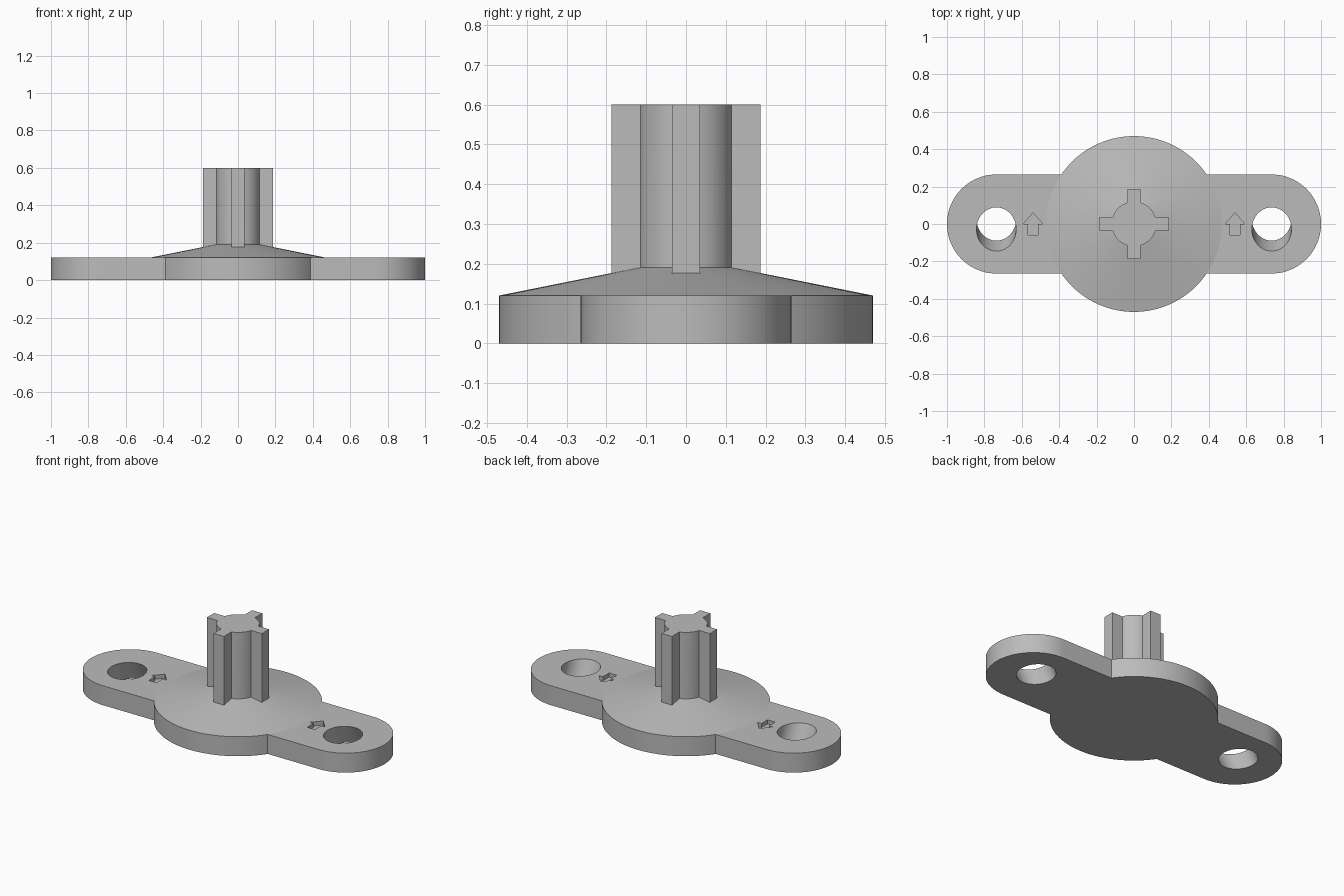
import bpy, bmesh, math
from mathutils import Matrix

if "Cube" in bpy.data.objects:
    bpy.data.objects.remove(bpy.data.objects["Cube"])

grey = bpy.data.materials.new("plain grey")
grey.diffuse_color = (0.5, 0.5, 0.5, 1)
grey.use_nodes = True
grey.node_tree.nodes["Principled BSDF"].inputs["Base Color"].default_value = grey.diffuse_color


def finish(name, bm):
    bmesh.ops.recalc_face_normals(bm, faces=bm.faces)
    mesh = bpy.data.meshes.new(name)
    bm.to_mesh(mesh)
    bm.free()
    mesh.materials.append(grey)
    ob = bpy.data.objects.new(name, mesh)
    bpy.context.collection.objects.link(ob)
    return ob


def prism(name, outline, z0, z1):
    bm = bmesh.new()
    face = bm.faces.new([bm.verts.new((x, y, z0)) for x, y in outline])
    ext = bmesh.ops.extrude_face_region(bm, geom=[face])
    top = [v for v in ext["geom"] if isinstance(v, bmesh.types.BMVert)]
    bmesh.ops.translate(bm, verts=top, vec=(0, 0, z1 - z0))
    return finish(name, bm)


def arc(cx, r, a0, a1, n):
    return [(cx + r * math.cos(a0 + (a1 - a0) * i / n),
             r * math.sin(a0 + (a1 - a0) * i / n)) for i in range(n + 1)]


def cut_or_join(target, tool, operation):
    mod = target.modifiers.new(tool.name, "BOOLEAN")
    mod.object, mod.operation, mod.solver = tool, operation, "EXACT"
    bpy.context.view_layer.objects.active = target
    bpy.ops.object.modifier_apply(modifier=mod.name)
    bpy.data.objects.remove(tool)


# Round middle with a low conical top
bm = bmesh.new()
N = 96
rings = [[bm.verts.new((x, y, z)) for x, y in arc(0, r, 0, math.tau, N)[:-1]]
         for r, z in ((0.47, 0), (0.47, 0.12), (0.10, 0.194))]
for lo, hi in zip(rings, rings[1:]):
    for i in range(N):
        j = (i + 1) % N
        bm.faces.new((lo[i], lo[j], hi[j], hi[i]))
bm.faces.new(rings[0])
bm.faces.new(rings[-1])
body = finish("flange_body", bm)

# Rounded mounting ears
H = math.pi / 2
ears = prism("ears", arc(0.735, 0.265, -H, H, 40) + arc(-0.735, 0.265, H, 3 * H, 40), 0, 0.12)
cut_or_join(body, ears, "UNION")

# Four-ribbed shaft
R, TIP, W = 0.12, 0.187, 0.035
a = math.asin(W / R)
quarter = [(TIP, -W), (TIP, W)] + arc(0, R, a, H - a, 12)
outline = []
for k in range(4):
    c, s = round(math.cos(k * H)), round(math.sin(k * H))
    outline += [(c * x - s * y, s * x + c * y) for x, y in quarter]
shaft = prism("shaft", outline, 0.06, 0.6)
cut_or_join(body, shaft, "UNION")

arrow = [(0, 0.06), (-0.052, 0), (-0.026, 0), (-0.026, -0.06),
         (0.026, -0.06), (0.026, 0), (0.052, 0)]
for side in (-1, 1):
    # Slanted bolt hole
    bm = bmesh.new()
    bmesh.ops.create_cone(bm, cap_ends=True, segments=64, radius1=0.106, radius2=0.106, depth=0.5,
                          matrix=Matrix.Translation((side * 0.736, 0, 0.06))
                          @ Matrix.Rotation(math.radians(25), 4, "X"))
    cut_or_join(body, finish("bolt_hole", bm), "DIFFERENCE")
    # Engraved arrow
    mark = prism("arrow", [(x + side * 0.54, y) for x, y in arrow], 0.095, 0.2)
    cut_or_join(body, mark, "DIFFERENCE")

# Smooth the round walls, keep the edges crisp
bpy.ops.object.select_all(action="DESELECT")
body.select_set(True)
bpy.context.view_layer.objects.active = body
bpy.ops.object.shade_smooth_by_angle(angle=math.radians(10))
